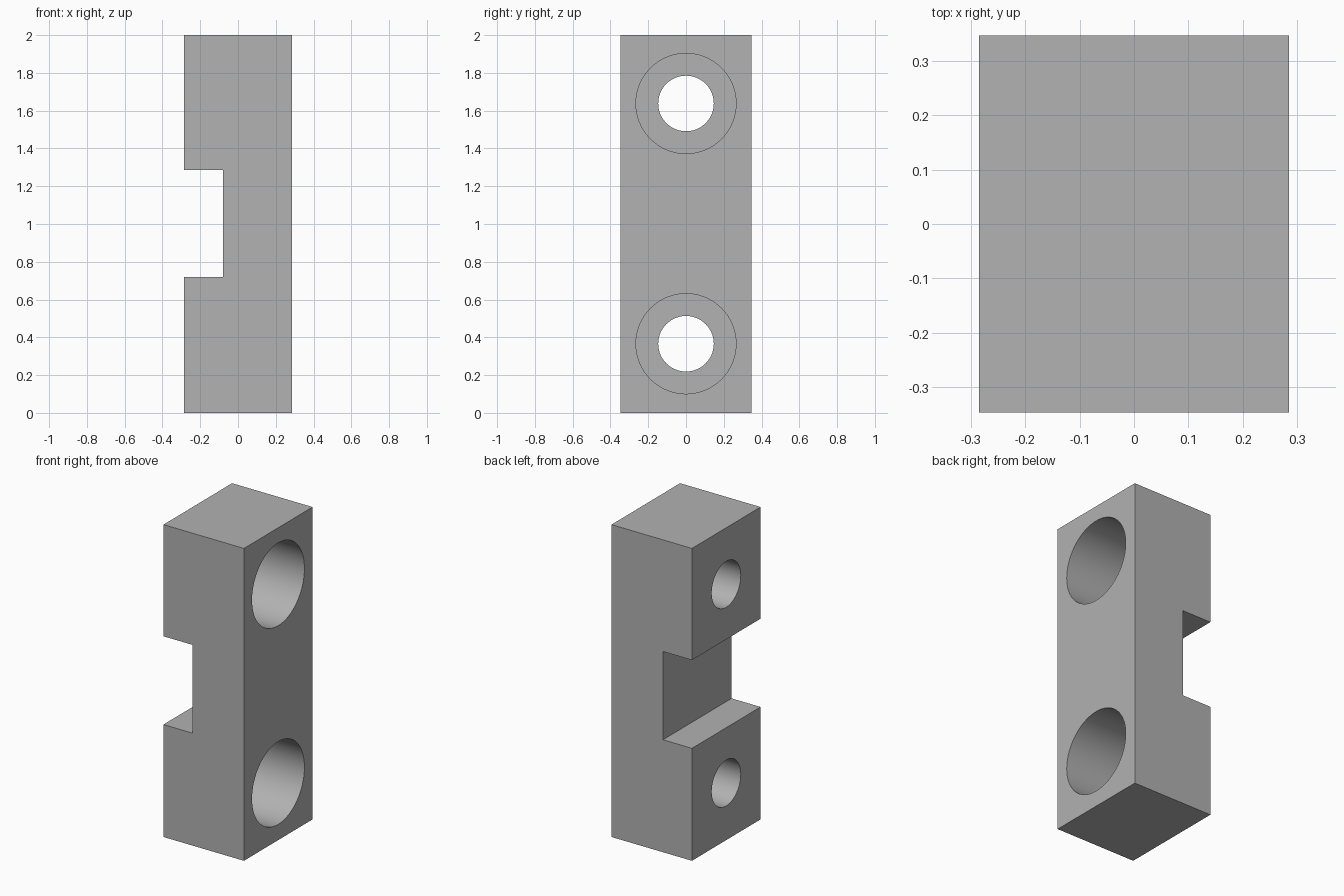
import bpy
import bmesh
from math import radians

cube = bpy.data.objects.get("Cube")
if cube:
    bpy.data.objects.remove(cube, do_unlink=True)

HALF_X, HALF_Y, HEIGHT = 0.285, 0.347, 2.0
NOTCH_X, NOTCH_LOW, NOTCH_HIGH = -0.08, 0.72, 1.285
HOLE_HEIGHTS = (0.366, 1.638)
BORE_RADIUS, HEAD_RADIUS, HEAD_DEPTH = 0.147, 0.265, 0.375

grey = bpy.data.materials.new("plain grey")
grey.use_nodes = True
colour = (0.445, 0.445, 0.445, 1)
grey.diffuse_color = colour
grey.node_tree.nodes["Principled BSDF"].inputs["Base Color"].default_value = colour


def cylinder_cutter(name, radius, x_start, x_end, z):
    """Hidden cylinder along x, used to drill the block."""
    bpy.ops.mesh.primitive_cylinder_add(
        vertices=96, radius=radius, depth=x_end - x_start,
        location=((x_start + x_end) / 2, 0, z), rotation=(0, radians(90), 0))
    cutter = bpy.context.object
    cutter.name = name
    cutter.data.materials.append(grey)
    cutter.hide_render = True
    return cutter


# Block: notched side profile extruded from front to back
profile = [(-HALF_X, 0), (HALF_X, 0), (HALF_X, HEIGHT), (-HALF_X, HEIGHT),
           (-HALF_X, NOTCH_HIGH), (NOTCH_X, NOTCH_HIGH),
           (NOTCH_X, NOTCH_LOW), (-HALF_X, NOTCH_LOW)]
bm = bmesh.new()
face = bm.faces.new([bm.verts.new((x, -HALF_Y, z)) for x, z in profile])
extruded = bmesh.ops.extrude_face_region(bm, geom=[face])["geom"]
bmesh.ops.translate(bm, vec=(0, 2 * HALF_Y, 0),
                    verts=[v for v in extruded if isinstance(v, bmesh.types.BMVert)])
bmesh.ops.recalc_face_normals(bm, faces=bm.faces)
mesh = bpy.data.meshes.new("notched_block")
bm.to_mesh(mesh)
bm.free()
mesh.materials.append(grey)
block = bpy.data.objects.new("notched_block", mesh)
bpy.context.collection.objects.link(block)

# Two counterbored screw holes
cutters = []
for place, z in zip(("lower", "upper"), HOLE_HEIGHTS):
    cutters.append(cylinder_cutter(place + "_bore_cutter", BORE_RADIUS,
                                   -HALF_X - 0.1, HALF_X + 0.1, z))
    cutters.append(cylinder_cutter(place + "_head_cutter", HEAD_RADIUS,
                                   HALF_X - HEAD_DEPTH, HALF_X + 0.1, z))

bpy.ops.object.select_all(action="DESELECT")
block.select_set(True)
bpy.context.view_layer.objects.active = block
for cutter in cutters:
    cut = block.modifiers.new(cutter.name, "BOOLEAN")
    cut.operation = "DIFFERENCE"
    cut.solver = "EXACT"
    cut.object = cutter
    bpy.ops.object.modifier_apply(modifier=cut.name)
for cutter in cutters:
    bpy.data.objects.remove(cutter, do_unlink=True)

# Smooth hole walls, crisp block edges
bpy.ops.object.shade_smooth_by_angle(angle=radians(30))
